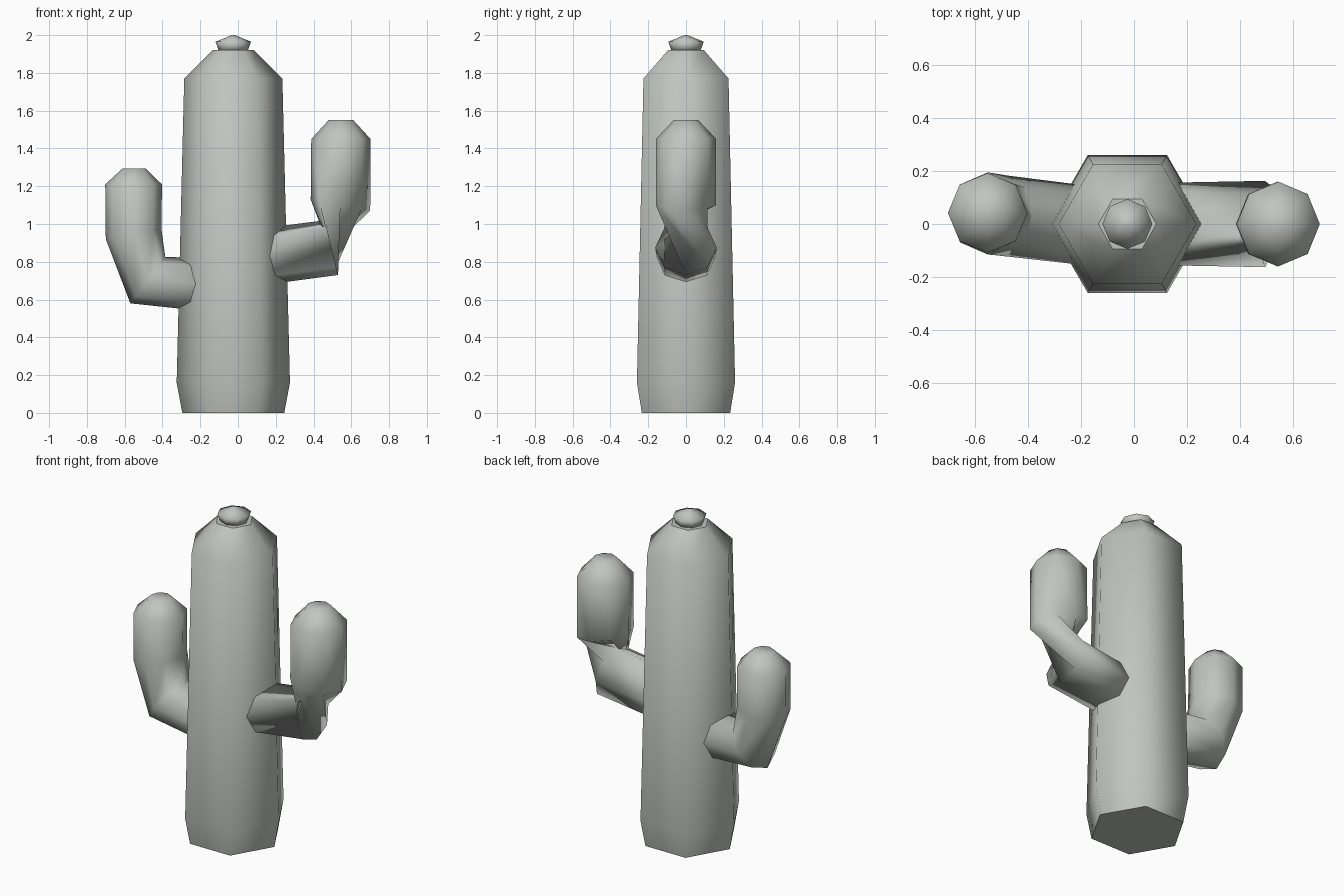
import bpy, bmesh
from math import cos, sin, tau
from mathutils import Vector

cube = bpy.data.objects.get("Cube")
if cube:
    bpy.data.objects.remove(cube, do_unlink=True)

COLOR = (0.53, 0.56, 0.53, 1)
skin = bpy.data.materials.new("grey_green")
skin.use_nodes = True
skin.diffuse_color = COLOR
skin.node_tree.nodes["Principled BSDF"].inputs["Base Color"].default_value = COLOR


def loft(name, rings, sides, twists=None, flat_ends=False):
    """Bridge elliptical rings (centre, axis u, axis v); twists offsets a bridge."""
    twists = twists or {}
    bm = bmesh.new()
    loops = []
    for c, u, v in rings:
        c, u, v = Vector(c), Vector(u), Vector(v)
        loops.append([bm.verts.new(c + u * cos(tau * i / sides) + v * sin(tau * i / sides))
                      for i in range(sides)])
    for k in range(len(loops) - 1):
        a, b, t = loops[k], loops[k + 1], twists.get(k, 0)
        for i in range(sides):
            j = (i + 1) % sides
            bm.faces.new((a[i], a[j], b[(j + t) % sides], b[(i + t) % sides]))
    bm.faces.new(loops[0][::-1])
    bm.faces.new(loops[-1])
    bmesh.ops.recalc_face_normals(bm, faces=bm.faces)
    for f in bm.faces:
        f.smooth = not (flat_ends and len(f.verts) == sides)
    mesh = bpy.data.meshes.new(name)
    bm.to_mesh(mesh)
    bm.free()
    mesh.materials.append(skin)
    obj = bpy.data.objects.new(name, mesh)
    bpy.context.collection.objects.link(obj)
    return obj


def level(x, y, z, r):
    """Horizontal ring."""
    return (x, y, z), (r, 0, 0), (0, r, 0)


def slanted(inner, outer, y, r):
    """Ring through two opposite (x, z) points, r deep in y."""
    a, b = Vector((inner[0], y, inner[1])), Vector((outer[0], y, outer[1]))
    return (a + b) / 2, (a - b) / 2, (0, r, 0)


# Six-sided trunk
TX = -0.025
loft("trunk", [level(TX, 0, z, r) for z, r in
               ((0, .27), (.16, .30), (1.77, .26), (1.92, .11))], 6, flat_ends=True)

# Small bud on the crown
loft("crown_bud", [level(TX, 0, z, r) for z, r in
                   ((1.912, .075), (1.965, .094), (2.0, .008))], 8)

# Right arm: bends outward, then up to a domed tip
loft("right_arm", [
    slanted((-.10, .82), (-.10, .53), -.015, .15),
    slanted((-.385, .825), (-.57, .58), .03, .153),
    slanted((-.405, .97), (-.70, .92), .04, .155),
    level(-.553, .042, 1.21, .15),
    level(-.55, .042, 1.295, .06)], 8)

# Left arm: the elbow is wrung into a narrow waist
upper = [slanted((.385, 1.13), (.70, 1.07), 0, .16),
         ((.545, 0, 1.45), (-.157, 0, 0), (0, .16, 0)),
         ((.545, 0, 1.55), (-.065, 0, 0), (0, .065, 0))]
loft("left_arm", [
    slanted((.08, .97), (.08, .67), 0, .155),
    slanted((.46, 1.02), (.53, .73), 0, .163)] + upper, 8, twists={1: 3})
